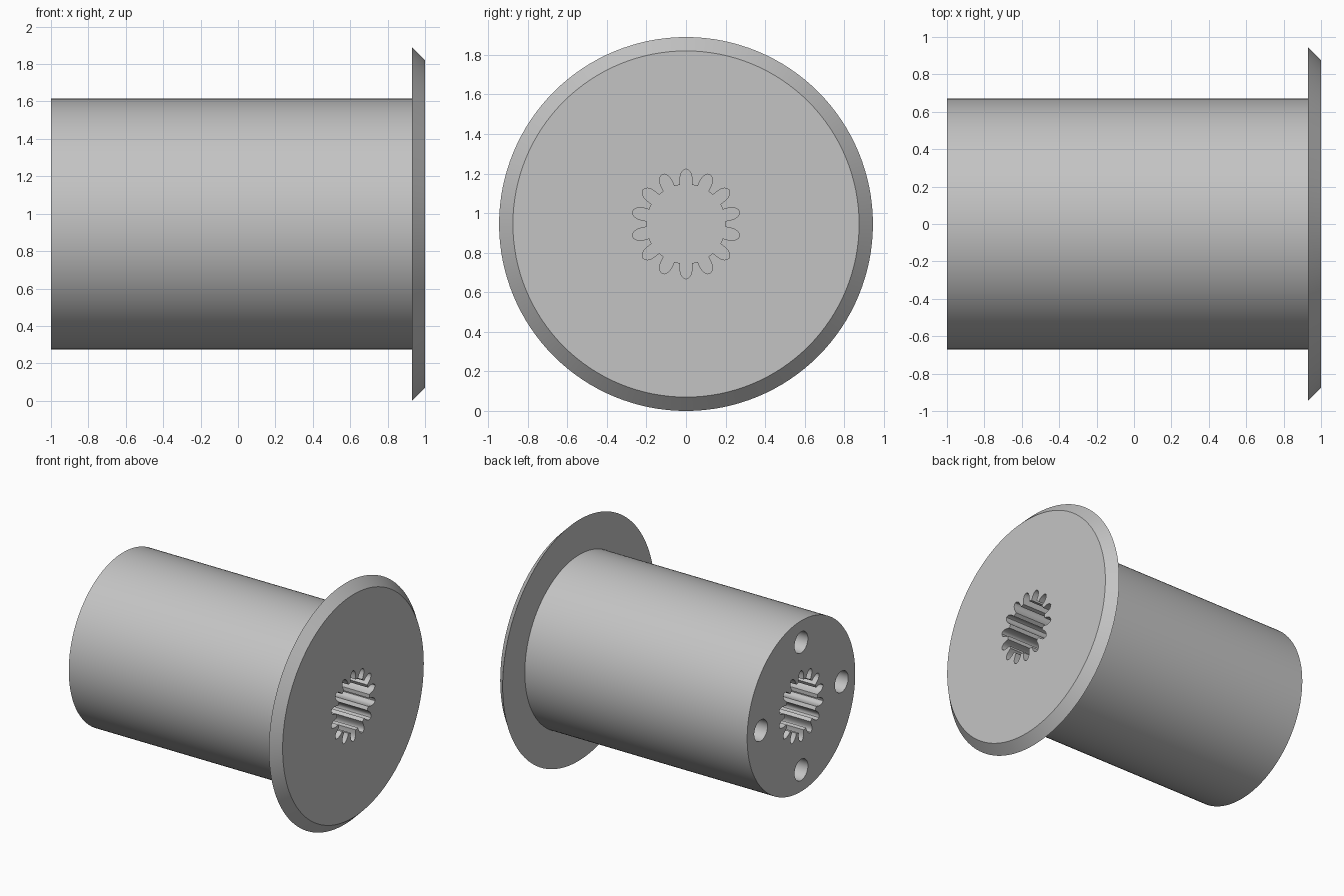
import bpy, bmesh, math

cube = bpy.data.objects.get("Cube")
if cube:
    bpy.data.objects.remove(cube, do_unlink=True)

CZ = 0.945          # height of the drum axis
TEETH = 14          # spline grooves in the bore

mat = bpy.data.materials.new("plain grey")
mat.use_nodes = True
GREY = (0.55, 0.55, 0.55, 1)
mat.diffuse_color = GREY
mat.node_tree.nodes["Principled BSDF"].inputs["Base Color"].default_value = GREY


def circle(r, n, y=0.0, z=0.0):
    return [(y + r * math.cos(2 * math.pi * i / n),
             z + r * math.sin(2 * math.pi * i / n)) for i in range(n)]


def loft(name, sections):
    """Closed solid through (x, outline) sections along the x axis."""
    bm = bmesh.new()
    rings = [[bm.verts.new((x, y, CZ + z)) for y, z in pts] for x, pts in sections]
    n = len(rings[0])
    for a, b in zip(rings, rings[1:]):
        for i in range(n):
            j = (i + 1) % n
            bm.faces.new((a[i], a[j], b[j], b[i]))
    bm.faces.new(rings[0])
    bm.faces.new(rings[-1])
    bmesh.ops.recalc_face_normals(bm, faces=bm.faces)
    me = bpy.data.meshes.new(name)
    bm.to_mesh(me)
    bm.free()
    me.materials.append(mat)
    ob = bpy.data.objects.new(name, me)
    bpy.context.collection.objects.link(ob)
    return ob


def spline_outline():
    """Toothed outline: rounded fingers standing on a round core."""
    half = [(0.198, 0.030), (0.225, 0.031), (0.248, 0.028),
            (0.264, 0.021), (0.274, 0.011)]
    finger = [(r, -w) for r, w in half] + [(0.278, 0)] + [(r, w) for r, w in half[::-1]]
    pts = []
    for k in range(TEETH):
        a = math.pi / 2 + 2 * math.pi * k / TEETH
        c, s = math.cos(a), math.sin(a)
        pts += [(r * c - w * s, r * s + w * c) for r, w in finger]
    return pts


# Drum with its bevelled end flange
N = 128
drum = loft("flanged_drum", [(-1.0, circle(0.67, N)), (0.93, circle(0.67, N)),
                             (0.93, circle(0.945, N)), (1.0, circle(0.875, N))])

# Splined sockets in both ends, and four round holes in the plain end
gear = spline_outline()
cutters = [loft("socket_cutter", [(-1.1, gear), (-0.4, gear)]),
           loft("socket_cutter", [(0.4, gear), (1.1, gear)])]
for k in range(4):
    a = k * math.pi / 2
    ring = circle(0.083, 32, 0.5 * math.cos(a), 0.5 * math.sin(a))
    cutters.append(loft("hole_cutter", [(-1.1, ring), (-0.6, ring)]))

bpy.ops.object.select_all(action='DESELECT')
drum.select_set(True)
bpy.context.view_layer.objects.active = drum
for cutter in cutters:
    cutter.hide_render = True
    mod = drum.modifiers.new("cut", 'BOOLEAN')
    mod.operation = 'DIFFERENCE'
    mod.solver = 'EXACT'
    mod.object = cutter
    bpy.ops.object.modifier_apply(modifier=mod.name)
    bpy.data.objects.remove(cutter, do_unlink=True)

# Smooth round walls, crisp rims
bpy.ops.object.shade_smooth_by_angle(angle=math.radians(30))
